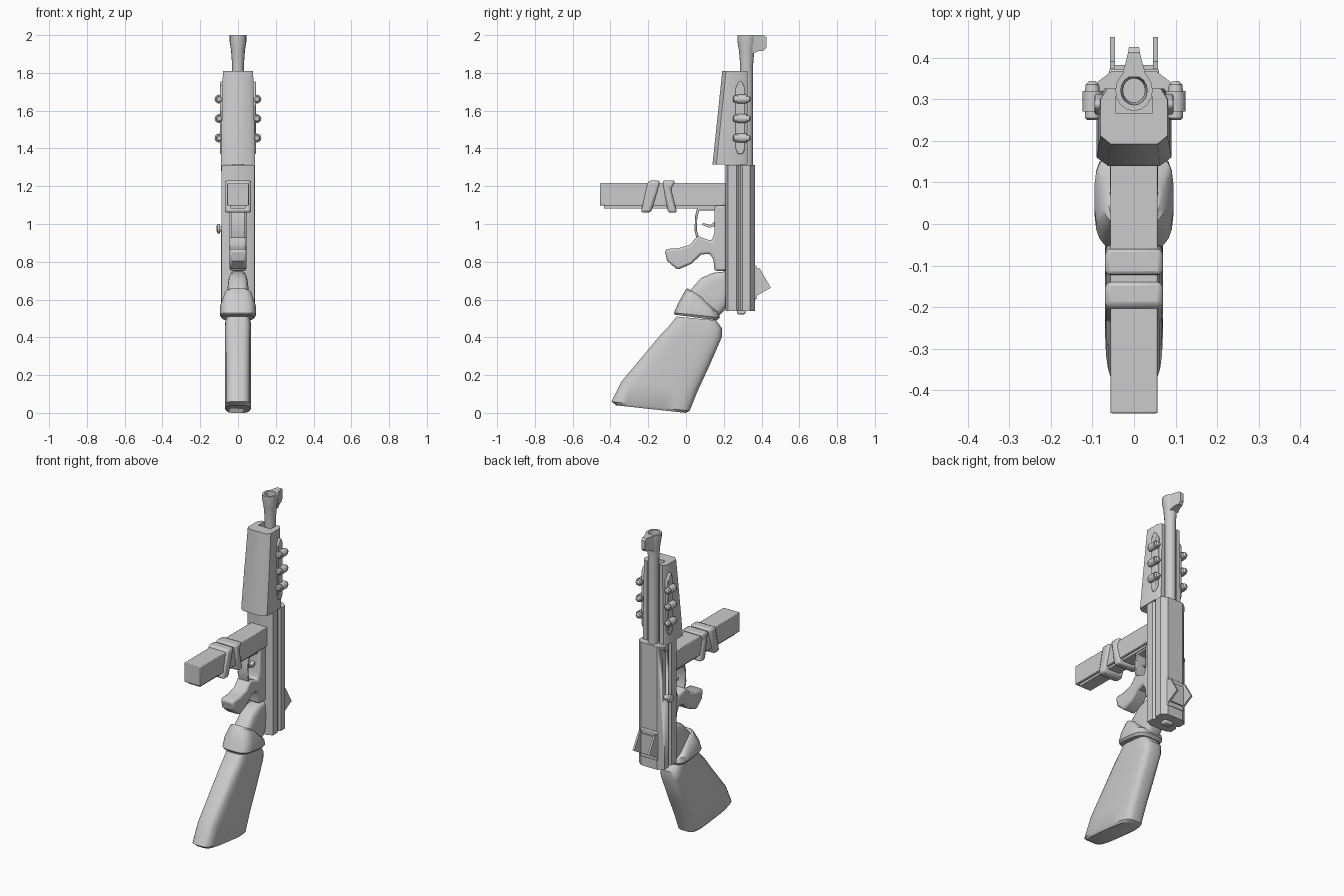
import bpy, bmesh, math
from mathutils import Vector

cube = bpy.data.objects.get("Cube")
if cube:
    bpy.data.objects.remove(cube, do_unlink=True)

grey = bpy.data.materials.new("plain_grey")
grey.use_nodes = True
grey.diffuse_color = (0.6, 0.6, 0.6, 1)
grey.node_tree.nodes["Principled BSDF"].inputs["Base Color"].default_value = (0.6, 0.6, 0.6, 1)


def skin(name, rings, bevel=0, angle=35):
    """Joins rings of points into a closed, smooth-shaded solid."""
    bm = bmesh.new()
    loops = [[bm.verts.new(p) for p in ring] for ring in rings]
    n = len(loops[0])
    for a, b in zip(loops, loops[1:]):
        for i in range(n):
            j = (i + 1) % n
            bm.faces.new((a[i], a[j], b[j], b[i]))
    bm.faces.new(loops[0])
    bm.faces.new(loops[-1])
    bmesh.ops.recalc_face_normals(bm, faces=bm.faces)
    mesh = bpy.data.meshes.new(name)
    bm.to_mesh(mesh)
    bm.free()
    mesh.materials.append(grey)
    obj = bpy.data.objects.new(name, mesh)
    bpy.context.collection.objects.link(obj)
    if bevel:
        mod = obj.modifiers.new("Bevel", "BEVEL")
        mod.width, mod.segments = bevel, 2
        mod.limit_method, mod.angle_limit = "ANGLE", math.radians(40)
    bpy.ops.object.select_all(action="DESELECT")
    obj.select_set(True)
    bpy.context.view_layer.objects.active = obj
    bpy.ops.object.shade_smooth_by_angle(angle=math.radians(angle))
    return obj


def side_profile(name, pts, half, bevel=0, x=0):
    """Extrudes a (y, z) outline across x."""
    return skin(name, [[(x + s * half, y, z) for y, z in pts] for s in (-1, 1)], bevel)


def box(name, x, y, z, bevel=0):
    return skin(name, [[(a, y[0], z[0]), (a, y[1], z[0]), (a, y[1], z[1]), (a, y[0], z[1])] for a in x], bevel)


def loft(name, stations, power, n=24):
    """Rounded sections, each spanning a front point to a back point."""
    rings = []
    for y0, z0, y1, z1, half in stations:
        front, back = Vector((0, y0, z0)), Vector((0, y1, z1))
        ring = []
        for i in range(n):
            t = math.tau * (i + 0.5) / n
            c, s = (math.copysign(abs(f) ** (2 / power), f) for f in (math.cos(t), math.sin(t)))
            p = (front + back) / 2 + (back - front) / 2 * c
            ring.append((half * s, p.y, p.z))
        rings.append(ring)
    return skin(name, rings)


def mirrored(half_pts):
    return half_pts + [(-x, y) for x, y in reversed(half_pts)]


# Shoulder stock, collar and neck
loft("stock", [(-.37, .04, 0, 0, .06), (-.395, .06, .02, .01, .07), (-.34, .17, .06, .11, .07),
               (-.23, .3, .125, .25, .07), (-.13, .42, .19, .4, .07), (-.09, .46, .19, .45, .07),
               (-.05, .51, .16, .49, .065)], 4)
loft("collar", [(-.06, .52, .165, .49, .085), (-.065, .53, .18, .505, .095),
                (-.04, .585, .17, .535, .095), (0, .655, .11, .585, .072),
                (.01, .66, .1, .6, .06)], 3.5)
loft("neck", [(0, .63, .17, .51, .058), (.04, .67, .2, .54, .058), (.08, .715, .215, .56, .055),
              (.145, .742, .22, .6, .05), (.22, .75, .23, .62, .045)], 4)

# Receiver with side groove and ejection port
section = mirrored([(.055, .208), (.088, .222), (.088, .268), (.076, .28),
                    (.076, .288), (.09, .3), (.09, .34), (.055, .366)])
receiver = skin("receiver", [[(x, y, z) for x, y in section] for z in (.54, 1.312)], angle=25)
port = box("port_cutter", (-.12, -.065), (.298, .345), (.96, 1.28))
port.hide_render = True
port.hide_viewport = True
cut = receiver.modifiers.new("Port", "BOOLEAN")
cut.object, cut.solver = port, "EXACT"
box("bottom_catch", (-.03, .03), (.27, .315), (.522, .56), .008)
box("rear_plate", (-.06, .06), (.35, .373), (.6, .78), .005)

# Charging knob
knob = [(-.06, .015), (-.095, .015), (-.095, .024), (-.108, .024), (-.113, .015)]
skin("charging_knob", [[(x, .3 + r * math.cos(math.tau * i / 12), .975 + r * math.sin(math.tau * i / 12))
                        for i in range(12)] for x, r in knob])

# Rear sight ears
for side, x in (("left", .052), ("right", -.052)):
    side_profile("rear_sight_" + side, [(.36, .762), (.39, .765), (.449, .663), (.36, .612)], .006, 0, x)
box("rear_sight_base", (-.052, .052), (.36, .382), (.625, .75))

# Magazine with rail and wrapped straps
box("magazine", (-.057, .057), (-.455, .22), (1.097, 1.217), .004)
box("magazine_rail", (-.04, .04), (-.435, .2), (1.083, 1.1))
side_profile("front_strap", [(-.2, 1.23), (-.135, 1.23), (-.185, 1.06), (-.24, 1.06)], .07, .014)
side_profile("rear_strap", [(-.125, 1.23), (-.055, 1.23), (-.08, 1.185), (-.047, 1.06), (-.095, 1.06)], .07, .012)

# Pistol grip, trigger and guard
side_profile("grip", [(-.113, .86), (-.1, .805), (-.045, .757), (.03, .79), (.08, .838), (.125, .843),
                      (.146, .81), (.15, .752), (.22, .752), (.22, 1.1), (.15, 1.1), (.15, .95),
                      (.135, .91), (.06, .937), (.02, .89), (-.04, .872), (-.1, .868)], .045, .012)
side_profile("trigger_guard", [(.16, 1.09), (.06, 1.09), (.048, 1.04), (.045, .97), (.055, .925), (.068, .93),
                               (.057, .97), (.06, 1.035), (.07, 1.072), (.16, 1.072)], .035, .003)
side_profile("trigger", [(.16, 1.02), (.13, .995), (.09, 1.005), (.085, .995), (.125, .98), (.16, .99)], .012)

# Open-backed handguard around the barrel
rings = []
for z, front, w in ((1.314, .14, .09), (1.55, .165, .086), (1.81, .192, .08)):
    half = [(.7 * w, front), (w, front + .02), (w, .3), (.8 * w, .326), (.043, .326), (.043, .265)]
    rings.append([(x, y, z) for x, y in mirrored(half)])
skin("handguard", rings, angle=50)

# Barrel with hollow muzzle
tube = [(1.3, .031), (1.84, .031), (1.92, .037), (1.97, .045), (2, .045), (2, .032), (1.92, .027)]
skin("barrel", [[(r * math.cos(math.tau * i / 16), .321 + 1.1 * r * math.sin(math.tau * i / 16), z)
                 for i in range(16)] for z, r in tube])
skin("front_sight", [[(-w, y, lo), (w, y, lo), (w, y, hi), (-w, y, hi)] for y, w, lo, hi in
                     ((.353, .03, 1.9, 2), (.385, .021, 1.916, 2), (.412, .014, 1.918, 2),
                      (.426, .012, 1.935, 1.988))])

# Side strips with rounded clamps
for side, s in (("left", 1), ("right", -1)):
    side_profile("side_strip_" + side, [(.263, 1.4), (.275, 1.37), (.3, 1.37), (.313, 1.4), (.313, 1.72),
                                        (.295, 1.755), (.28, 1.755), (.263, 1.72)], .013, .006, s * .082)
    for k in range(3):
        z = 1.455 + .103 * k
        profile = [(.25, .012), (.255, .018), (.27, .018), (.27, .024), (.32, .024),
                   (.32, .018), (.335, .016), (.344, .007)]
        skin(f"clamp_{side}_{k + 1}", [[(s * .1 + r * math.cos(math.tau * i / 12), y,
                                         z + r * math.sin(math.tau * i / 12)) for i in range(12)]
                                       for y, r in profile])
